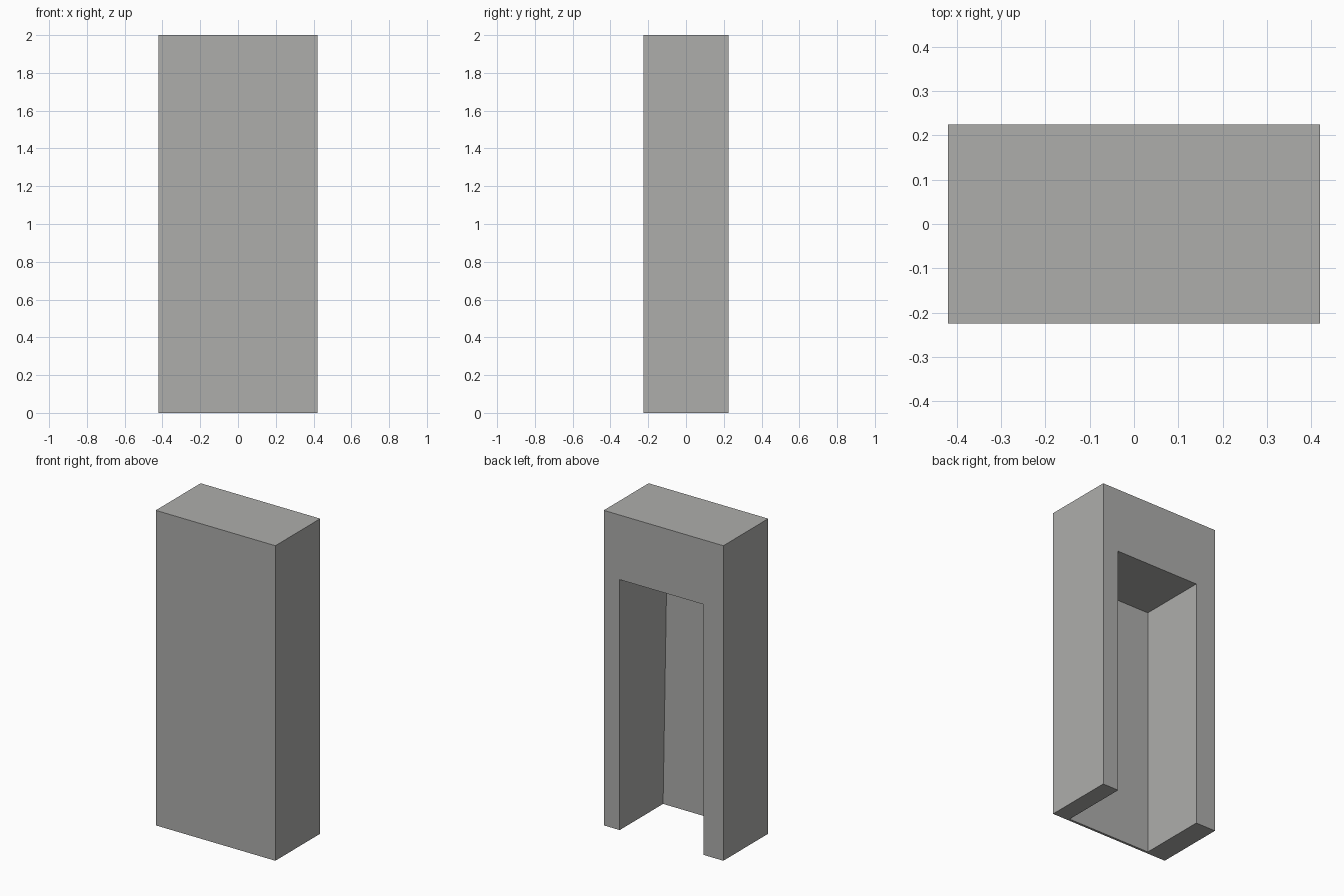
import bpy, bmesh

if "Cube" in bpy.data.objects:
    bpy.data.objects.remove(bpy.data.objects["Cube"])

W, D, H = 0.42, 0.225, 2.0          # outer half width, half depth, height
XL, XR, XT = -0.28, 0.308, 0.28     # recess sides; XT = nudged inner top corner
YI, HI = -0.21, 1.59                # recess depth position and ceiling height

grey = bpy.data.materials.new("warm grey")
grey.diffuse_color = (0.42, 0.42, 0.41, 1)
grey.use_nodes = True
grey.node_tree.nodes["Principled BSDF"].inputs["Base Color"].default_value = grey.diffuse_color

bm = bmesh.new()

# outer corners, keyed by (right, back, top)
o = {(i, j, k): bm.verts.new(((-W, W)[i], (-D, D)[j], (0, H)[k]))
     for i in (0, 1) for j in (0, 1) for k in (0, 1)}
# recess corners, with the same keys
r = {(i, j, k): bm.verts.new((XT if (i, j, k) == (1, 0, 1) else (XL, XR)[i],
                              (YI, D)[j], (0, HI)[k]))
     for i in (0, 1) for j in (0, 1) for k in (0, 1)}


def face(src, axis, side):
    """Quad on one side of a corner set."""
    loop = []
    for a, b in ((0, 0), (1, 0), (1, 1), (0, 1)):
        key = [a, b]
        key.insert(axis, side)
        loop.append(src[tuple(key)])
    bm.faces.new(loop)


# outer shell: two sides, front, top
for axis, side in ((0, 0), (0, 1), (1, 0), (2, 1)):
    face(o, axis, side)
# recess: two sides, inner front wall, ceiling
for axis, side in ((0, 0), (0, 1), (1, 0), (2, 1)):
    face(r, axis, side)
# back rim and U-shaped underside
bm.faces.new([o[0, 1, 0], r[0, 1, 0], r[0, 1, 1], r[1, 1, 1],
              r[1, 1, 0], o[1, 1, 0], o[1, 1, 1], o[0, 1, 1]])
bm.faces.new([o[0, 1, 0], r[0, 1, 0], r[0, 0, 0], r[1, 0, 0],
              r[1, 1, 0], o[1, 1, 0], o[1, 0, 0], o[0, 0, 0]])

bmesh.ops.recalc_face_normals(bm, faces=bm.faces)
mesh = bpy.data.meshes.new("hollow_block")
bm.to_mesh(mesh)
bm.free()
mesh.materials.append(grey)
bpy.context.collection.objects.link(bpy.data.objects.new("hollow_block", mesh))
